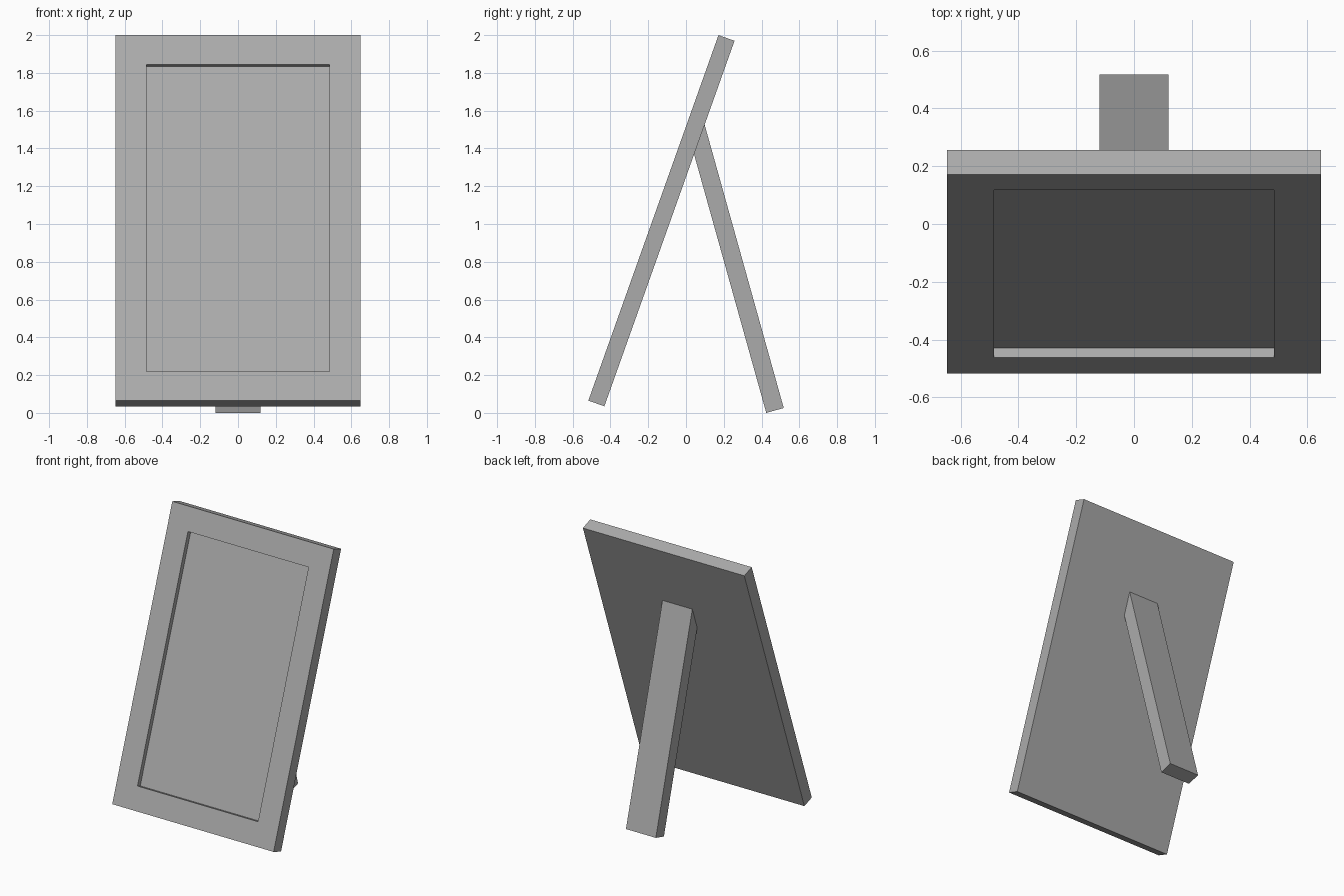
import bpy
import bmesh
from math import cos, sin, radians
from mathutils import Matrix, Vector

cube = bpy.data.objects.get("Cube")
if cube:
    bpy.data.objects.remove(cube, do_unlink=True)

grey = bpy.data.materials.new("mid_grey")
grey.use_nodes = True
grey.diffuse_color = (0.41, 0.41, 0.41, 1)
grey.node_tree.nodes["Principled BSDF"].inputs["Base Color"].default_value = (0.41, 0.41, 0.41, 1)


def add_object(name, bm):
    bmesh.ops.recalc_face_normals(bm, faces=bm.faces)
    mesh = bpy.data.meshes.new(name)
    bm.to_mesh(mesh)
    bm.free()
    mesh.materials.append(grey)
    obj = bpy.data.objects.new(name, mesh)
    bpy.context.collection.objects.link(obj)


def box(width, depth, height):
    """Box centred on x, rising from z = 0, with its front at y = 0."""
    bm = bmesh.new()
    bmesh.ops.create_cube(bm, size=1)
    bmesh.ops.translate(bm, verts=bm.verts, vec=(0, 0.5, 0.5))
    bmesh.ops.scale(bm, verts=bm.verts, vec=(width, depth, height))
    return bm


# Leaning picture frame with a recessed panel
lean = radians(19.6)
thickness = 0.09
border, recess = 0.164, 0.034
foot = Vector((0, -0.517, 0.065))

bm = box(1.296, thickness, 2.054)
bm.normal_update()
front = [f for f in bm.faces if f.normal.y < -0.9]
bmesh.ops.inset_region(bm, faces=front, thickness=border, use_even_offset=True)
# Square recess walls
walls = bmesh.ops.extrude_face_region(bm, geom=front)
moved = [g for g in walls["geom"] if isinstance(g, bmesh.types.BMVert)]
bmesh.ops.translate(bm, verts=moved, vec=(0, recess, 0))
bmesh.ops.delete(bm, geom=[f for f in front if f.is_valid], context="FACES")
bm.transform(Matrix.Translation(foot) @ Matrix.Rotation(-lean, 4, "X"))
add_object("picture_frame", bm)

# Rear stand, trimmed where it meets the frame's back
bm = box(0.24, 0.096, 1.8)
bm.transform(Matrix.Translation((0, 0.425, 0.003)) @ Matrix.Rotation(radians(15.6), 4, "X"))
back_normal = Vector((0, cos(lean), -sin(lean)))
bmesh.ops.bisect_plane(bm, geom=bm.verts[:] + bm.edges[:] + bm.faces[:],
                       plane_co=foot + back_normal * (thickness - 0.005),
                       plane_no=back_normal, clear_inner=True)
bmesh.ops.holes_fill(bm, edges=[e for e in bm.edges if e.is_boundary])
# Rest the lowest edge on the ground
lowest = min(v.co.z for v in bm.verts)
bmesh.ops.translate(bm, verts=bm.verts, vec=(0, 0, -lowest))
add_object("rear_stand", bm)
